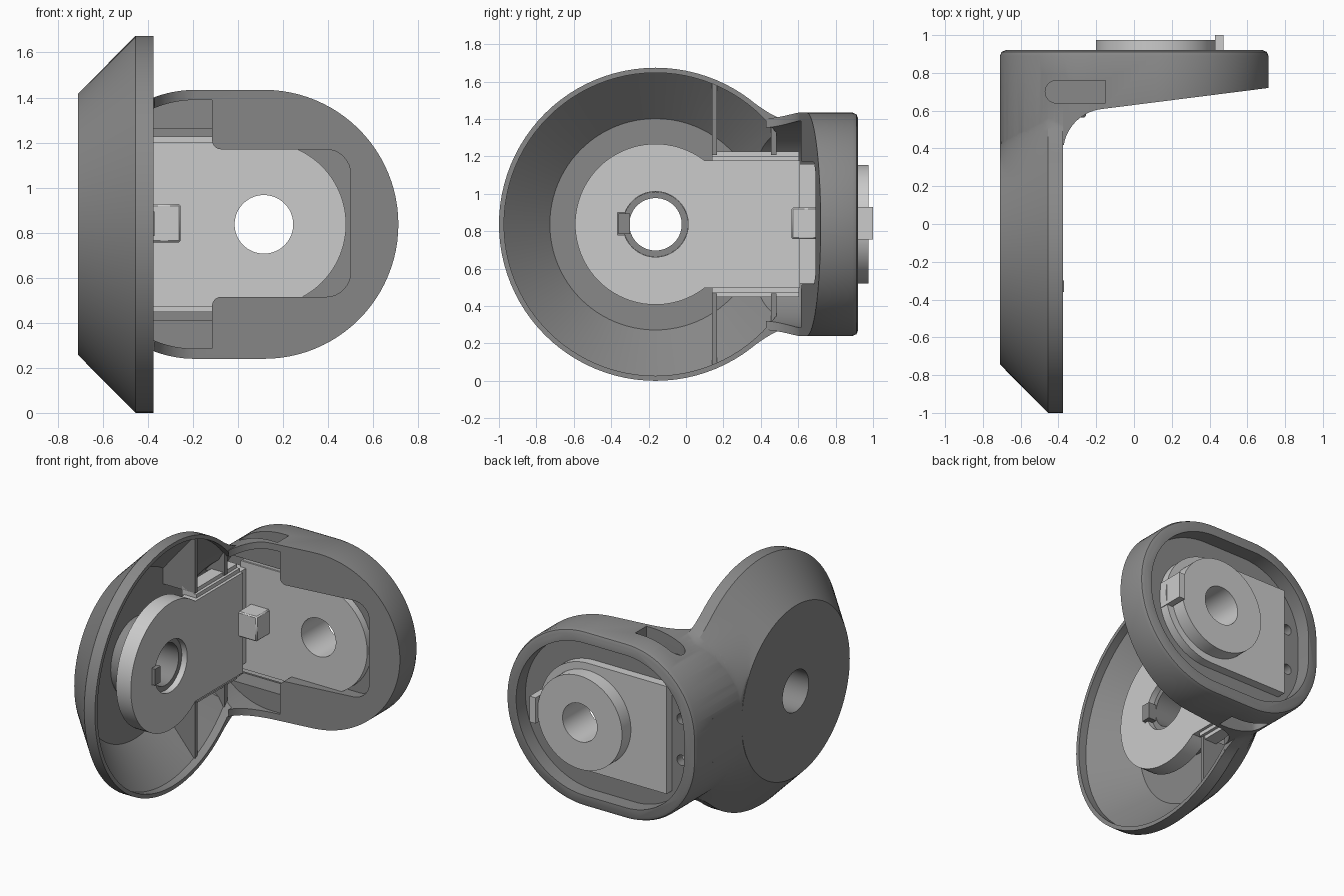
import bpy, bmesh, math

if "Cube" in bpy.data.objects:
    bpy.data.objects.remove(bpy.data.objects["Cube"])

CY, CZ, CX = -0.163, 0.837, 0.115     # dish axis (y, z) and lobe axis (x, z)
RIM = 0.837


def material(name, v):
    m = bpy.data.materials.new(name)
    m.diffuse_color = (v, v, v, 1)
    m.use_nodes = True
    m.node_tree.nodes["Principled BSDF"].inputs["Base Color"].default_value = m.diffuse_color
    return m


DARK = material("dark grey", 0.25)
LIGHT = material("light grey", 0.60)


def loft(name, rings, mat=DARK):
    """Closed solid through rings that have equal point counts."""
    bm = bmesh.new()
    loops = [[bm.verts.new(p) for p in r] for r in rings]
    n = len(loops[0])
    for a, b in zip(loops, loops[1:]):
        for i in range(n):
            j = (i + 1) % n
            bm.faces.new((a[i], a[j], b[j], b[i]))
    bm.faces.new(loops[0][::-1])
    bm.faces.new(loops[-1])
    bmesh.ops.recalc_face_normals(bm, faces=bm.faces)
    me = bpy.data.meshes.new(name)
    bm.to_mesh(me)
    bm.free()
    me.materials.append(mat)
    ob = bpy.data.objects.new(name, me)
    bpy.context.collection.objects.link(ob)
    return ob


PLACE = {'x': lambda a, b, h: (h, a, b),
         'y': lambda a, b, h: (a, h, b),
         'z': lambda a, b, h: (a, b, h)}


def prism(name, pts, axis, lo, hi, mat=DARK):
    return loft(name, [[PLACE[axis](a, b, h) for a, b in pts] for h in (lo, hi)], mat)


def arc(cx, cy, r, a0, a1, n=24):
    return [(cx + r * math.cos(math.radians(a0 + (a1 - a0) * i / n)),
             cy + r * math.sin(math.radians(a0 + (a1 - a0) * i / n))) for i in range(n + 1)]


def circle(cx, cy, r, n=96):
    return arc(cx, cy, r, 0, 360, n)[:-1]


def rect(x0, x1, y0, y1):
    return [(x0, y0), (x1, y0), (x1, y1), (x0, y1)]


def box(name, x, y, z, mat=DARK):
    return prism(name, rect(*x, *y), 'z', *z, mat)


def turned(name, profile, mat=DARK):
    """Stepped round solid on the dish axis from (x, radius) pairs."""
    return loft(name, [[(x, a, b) for a, b in circle(CY, CZ, r)] for x, r in profile], mat)


def boolean(ob, other, op='DIFFERENCE', keep=False):
    m = ob.modifiers.new(op, 'BOOLEAN')
    m.operation, m.object, m.solver = op, other, 'EXACT'
    bpy.context.view_layer.objects.active = ob
    bpy.ops.object.modifier_apply(modifier=m.name)
    if not keep:
        bpy.data.objects.remove(other)
    return ob


HALF, CORNER, LEFT = 0.597, 0.52, -0.71


def lobe_outline(inset):
    """Round end at +x, broad rounded corners at -x."""
    h, r, left = HALF - inset, CORNER - inset, LEFT + inset
    return (arc(CX, CZ, h, -90, 90, 48) + arc(left + r, CZ + h - r, r, 90, 180, 32)
            + arc(left + r, CZ - h + r, r, 180, 270, 32))


def lobe_solid(name, slices):
    return loft(name, [[(a, y, b) for a, b in lobe_outline(i)] for y, i in slices])


def blend_half(x, y):
    """Half height of the smooth join between cone and arm."""
    r = RIM if x > -0.455 else 0.58 + (x + 0.71) * (RIM - 0.58) / 0.255
    cone = math.sqrt(max(r * r - (y - CY) ** 2, 0))
    dx = max(LEFT + CORNER - x, 0)
    arm = HALF - CORNER + math.sqrt(CORNER ** 2 - dx * dx)
    k = 0.11 + 0.35 * (-0.375 - x)
    h = max(k - abs(cone - arm), 0) / k
    return max(cone, arm) + h * h * k / 4 - 0.002


# --- shell: arm and lobe, trimmed by its side profile
shell = lobe_solid("shell", [(-0.165, 0), (0.89, 0), (0.911, 0.009), (0.92, 0.03)])
side = ([(-0.8, -0.3), (-0.375, -0.3)] + arc(-0.145, 0.38, 0.23, 180, 97, 16)
        + [(0.71, 0.72), (0.8, 0.73), (0.8, 1.0), (-0.8, 1.0)])
boolean(shell, prism("side_profile", side, 'z', 0, 2), 'INTERSECT')

# --- shell: conical dish, smoothly blended into the arm
boolean(shell, turned("dish", [(-0.71, 0.58), (-0.455, RIM), (-0.375, RIM)]), 'UNION')
ys = [0.02 + 0.7 * i / 40 for i in range(41)]
xs = [-0.7085, -0.703, -0.69, -0.67, -0.64, -0.61, -0.58, -0.55,
      -0.52, -0.485, -0.455, -0.42, -0.3755]
boolean(shell, loft("blend", [[(x, y, CZ + blend_half(x, y)) for y in ys]
                              + [(x, y, CZ - blend_half(x, y)) for y in reversed(ys)]
                              for x in xs]), 'UNION')
outer = shell.copy()
outer.data = shell.data.copy()
bpy.context.collection.objects.link(outer)

# --- shell: hollow dish, hollow arm, front opening, back pocket
boolean(shell, turned("dish_hollow", [(-0.66, 0.565), (-0.43, 0.81), (-0.37, 0.81)]))
hollow = lobe_solid("arm_hollow", [(-0.1, 0.045), (0.76, 0.045)])
boolean(hollow, box("limit", (-0.66, -0.115), (-0.3, 0.8), (0, 2)), 'INTERSECT')
boolean(shell, hollow)
window = ([(-0.2, 0.475)] + arc(-0.075, 0.475, 0.04, 180, 90, 6)
          + arc(0.39, 0.625, 0.11, -90, 0, 8) + arc(0.39, 1.06, 0.11, 0, 90, 8)
          + arc(-0.075, 1.21, 0.04, 270, 180, 6) + [(-0.2, 1.21)])
boolean(shell, prism("window", window, 'y', 0.3, 0.75))
boolean(shell, lobe_solid("pocket", [(0.82, 0.08), (1.1, 0.08)]))

# --- shell: ribs, recessed side slots, screw holes
for s in (1, -1):
    def zs(a, b):
        return sorted((CZ + s * a, CZ + s * b))
    for y0, y1, top in ((0.14, 0.165, 0.9), (0.455, 0.485, 0.57)):
        rib = box("rib", (-0.68, -0.42), (y0, y1), zs(0.37, top))
        boolean(rib, outer, 'INTERSECT', keep=True)
        boolean(shell, rib, 'UNION')
    scoop = box("scoop", (-0.49, -0.114), (0.63, 0.79), zs(0.425, 0.57))
    boolean(scoop, outer, 'INTERSECT', keep=True)
    boolean(shell, scoop, 'UNION')
    slot = arc(-0.41, 0.70, 0.06, 90, 270, 16) + [(-0.15, 0.64), (-0.15, 0.76)]
    boolean(shell, prism("slot", slot, 'z', *zs(0.47, 0.75)))
    boolean(shell, prism("screw", circle(-0.54, CZ + s * 0.14, 0.035, 24), 'y', 0.7, 1))
bpy.data.objects.remove(outer)

# --- shell: hub with axle hole, clearance round the drive
boolean(shell, turned("hub", [(-0.68, 0.26), (-0.50, 0.26), (-0.50, 0.174), (-0.43, 0.174)]), 'UNION')
boolean(shell, turned("axle_hole", [(-0.8, 0.14), (-0.3, 0.14)]))
boolean(shell, prism("drive_clearance", circle(CX, CZ, 0.25), 'y', 0.5, 1.2))

# --- dish plate: round head with a straight tail and stepped flanges
a = math.degrees(math.asin(0.34 / 0.43))
head = arc(CY, CZ, 0.43, a, 360 - a, 72) + [(0.61, CZ - 0.34), (0.61, CZ + 0.34)]
plate = prism("dish_plate", head, 'x', -0.50, -0.39, LIGHT)
boolean(plate, turned("bore", [(-0.6, 0.175), (-0.3, 0.175)], LIGHT))
boolean(plate, box("notch", (-0.6, -0.3), (-0.365, -0.28), (0.78, 0.90), LIGHT))
box("plate_tail", (-0.52, -0.43), (0.60, 0.72), (0.52, 1.16), LIGHT)
for s in (1, -1):
    for d0, d1, x in ((0.335, 0.365, -0.41), (0.36, 0.39, -0.43)):
        box("plate_flange", (-0.52, x), (0.14, 0.605),
            sorted((CZ + s * d0, CZ + s * d1)), LIGHT)
box("hub_key", (-0.52, -0.371), (-0.36, -0.30), (0.785, 0.895))
latch = box("latch_block", (-0.40, -0.255), (0.565, 0.72), (0.757, 0.927), LIGHT)
bev = latch.modifiers.new("soft_edges", 'BEVEL')
bev.width, bev.segments = 0.008, 1

# --- drive unit in the lobe: body, flange, raised disc, end tab
body = prism("drive_body", arc(CX, CZ, 0.365, -90, 90, 48)
             + [(-0.47, CZ + 0.365), (-0.47, CZ - 0.365)], 'y', 0.70, 0.88, LIGHT)
disc = prism("drive_disc", circle(CX, CZ, 0.317), 'y', 0.88, 0.975, LIGHT)
box("drive_flange", (-0.46, -0.08), (0.71, 0.79), (CZ - 0.39, CZ + 0.39), LIGHT)
for part in (body, disc):
    boolean(part, prism("drive_bore", circle(CX, CZ, 0.13), 'y', 0.5, 1.2, LIGHT))
box("end_tab", (0.43, 0.475), (0.80, 1.0), (0.755, 0.93), LIGHT)

# --- smooth round walls, keep edges crisp
bpy.ops.object.select_all(action='DESELECT')
for ob in bpy.context.scene.objects:
    ob.select_set(True)
    bpy.context.view_layer.objects.active = ob
bpy.ops.object.shade_smooth_by_angle(angle=math.radians(28))
